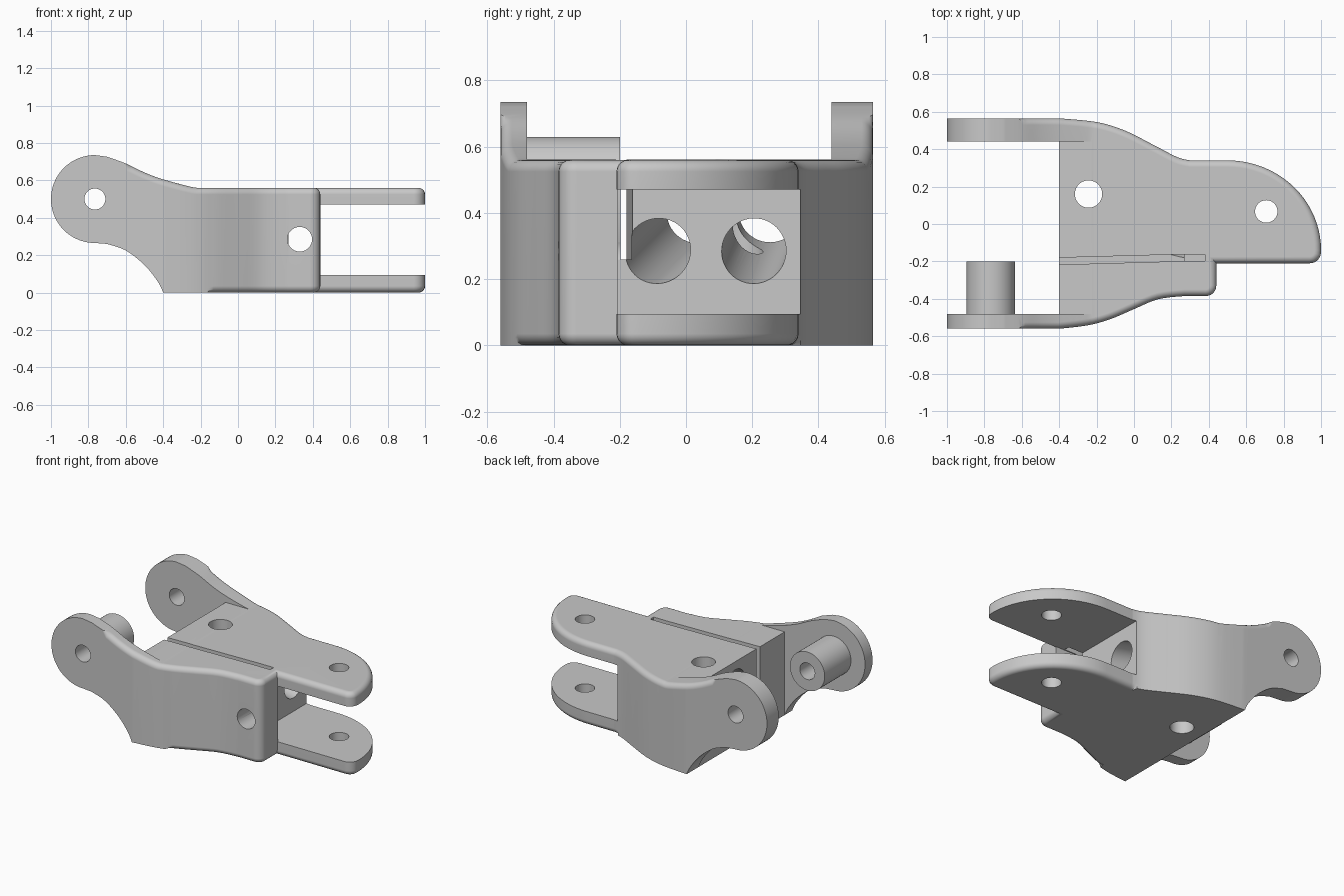
import bpy, bmesh, math
from mathutils import Vector

default = bpy.data.objects.get("Cube")
if default:
    bpy.data.objects.remove(default, do_unlink=True)

grey = bpy.data.materials.new("plain_grey")
grey.use_nodes = True
tone = (0.58, 0.58, 0.58, 1)
grey.diffuse_color = tone
grey.node_tree.nodes["Principled BSDF"].inputs["Base Color"].default_value = tone


def add_object(name, bm):
    bm.normal_update()
    bmesh.ops.recalc_face_normals(bm, faces=bm.faces)
    mesh = bpy.data.meshes.new(name)
    bm.to_mesh(mesh)
    bm.free()
    mesh.materials.append(grey)
    ob = bpy.data.objects.new(name, mesh)
    bpy.context.collection.objects.link(ob)
    return ob


def prism(name, points, low, high, axis="z"):
    """Extrude an xy outline along z, or an xz outline along y."""
    points = [p for p, q in zip(points, points[1:] + points[:1]) if math.dist(p, q) > 1e-4]
    bm = bmesh.new()
    place = (lambda p, h: (p[0], p[1], h)) if axis == "z" else (lambda p, h: (p[0], h, p[1]))
    base = [bm.verts.new(place(p, low)) for p in points]
    lid = [bm.verts.new(place(p, high)) for p in points]
    bm.faces.new(base[::-1])
    bm.faces.new(lid)
    for i in range(len(points)):
        bm.faces.new((base[i - 1], base[i], lid[i], lid[i - 1]))
    return add_object(name, bm)


def rod(name, start, end, radius, extra=0.0):
    a, b = Vector(start), Vector(end)
    way = (b - a).normalized()
    a, b = a - way * extra, b + way * extra
    bm = bmesh.new()
    bmesh.ops.create_cone(bm, cap_ends=True, segments=48, radius1=radius, radius2=radius,
                          depth=(b - a).length)
    ob = add_object(name, bm)
    turn = way.to_track_quat("Z", "Y").to_matrix().to_4x4()
    turn.translation = (a + b) / 2
    ob.data.transform(turn)
    return ob


def combine(target, tool, operation="DIFFERENCE"):
    mod = target.modifiers.new("combine", "BOOLEAN")
    mod.object, mod.operation, mod.solver = tool, operation, "EXACT"
    bpy.context.view_layer.objects.active = target
    bpy.ops.object.modifier_apply(modifier=mod.name)
    bpy.data.objects.remove(tool, do_unlink=True)


def spline(points, steps=5):
    """Smooth curve through all points."""
    pts = [Vector(p) for p in [points[0], *points, points[-1]]]
    out = []
    for a, b, c, d in zip(pts, pts[1:], pts[2:], pts[3:]):
        for i in range(steps):
            t = i / steps
            out.append(tuple(0.5 * (2 * b + (c - a) * t + (2 * a - 5 * b + 4 * c - d) * t * t
                                    + (3 * b - a - 3 * c + d) * t ** 3)))
    return out + [tuple(points[-1])]


def arc(cx, cy, rx, ry, first, last, steps):
    angles = [math.radians(first + (last - first) * i / steps) for i in range(steps + 1)]
    return [(cx + rx * math.cos(a), cy + ry * math.sin(a)) for a in angles]


# Plan outline of the whole bracket
back_edge = spline([(-0.4, 0.565), (-0.2, 0.545), (-0.05, 0.5), (0.1, 0.425), (0.23, 0.358),
                    (0.3, 0.34)])
tongue_end = arc(0.5, -0.14, 0.5, 0.48, 90, 0, 20)
tongue_corner = arc(0.94, -0.15, 0.06, 0.06, 0, -90, 6)[1:]
cheek_corner = arc(0.385, -0.33, 0.055, 0.055, 0, -90, 6)
front_edge = spline([(0.27, -0.385), (0.13, -0.402), (0, -0.455), (-0.13, -0.51),
                     (-0.25, -0.542), (-0.4, -0.56)])
plan = ([(-1.1, 0.565)] + back_edge + tongue_end + tongue_corner + [(0.44, -0.21)]
        + cheek_corner + front_edge + [(-1.1, -0.56)])
body = prism("clevis_bracket", plan, -0.1, 0.9)

# Side profile with round ears
ear = arc(-0.765, 0.5, 0.235, 0.235, 270, 90, 36)
ear_top = spline([(-0.7, 0.726), (-0.6, 0.69), (-0.5, 0.642), (-0.4, 0.605), (-0.25, 0.565),
                  (-0.2, 0.56)])
ear_under = spline([(-0.4, 0), (-0.43, 0.06), (-0.5, 0.147), (-0.6, 0.225), (-0.7, 0.26)])
side = ear + ear_top + [(1.2, 0.56), (1.2, 0)] + ear_under
combine(body, prism("side_profile", side, -1, 1, "y"), "INTERSECT")

# Open space between the ears, down to the flat deck
gap = [(-1.2, -0.1), (-0.4, -0.1), (-0.4, 0.561), (-0.21, 0.561), (-0.21, 1), (-1.2, 1)]
combine(body, prism("ear_gap", gap, -0.48, 0.44, "y"))

# Spacer boss on the front ear
combine(body, rod("spacer_boss", (-0.765, -0.5, 0.5), (-0.765, -0.2, 0.5), 0.13), "UNION")

# Fork slot between the two tongues
slot = [(0.27, 0.7), (0.27, -0.205), (0.441, -0.205), (0.441, -0.3), (1.2, -0.3), (1.2, 0.7)]
combine(body, prism("fork_slot", slot, 0.095, 0.47))

# Narrow groove in the deck
groove = [(-0.5, -0.22), (0.27, -0.198), (0.38, -0.198), (0.38, -0.162), (0.27, -0.162),
          (-0.5, -0.183)]
combine(body, prism("deck_groove", groove, 0.26, 0.8))

# Pin holes and the two slanted bores
holes = [
    ("ear_hole", (-0.765, -0.7, 0.5), (-0.765, 0.7, 0.5), 0.056),
    ("cheek_hole", (0.33, -0.6, 0.285), (0.33, -0.1, 0.285), 0.066),
    ("deck_hole", (-0.243, 0.16, -0.2), (-0.243, 0.16, 0.8), 0.073),
    ("tongue_hole", (0.707, 0.067, -0.2), (0.707, 0.067, 0.8), 0.06),
    ("front_bore", (0.27, -0.085, 0.285), (-0.4, 0.04, 0.407), 0.097),
    ("back_bore", (0.27, 0.205, 0.285), (-0.4, 0.255, 0.41), 0.097),
]
for name, start, end, radius in holes:
    combine(body, rod(name, start, end, radius, 0.1))


def on_outline(p):
    pairs = zip(plan, plan[1:])
    return any(math.dist(p, a) + math.dist(p, b) - math.dist(a, b) < 1e-4 for a, b in pairs)


# Rounded outer rims
bm = bmesh.new()
bm.from_mesh(body.data)
bm.normal_update()
rims = []
for edge in bm.edges:
    mid = (edge.verts[0].co + edge.verts[1].co) / 2
    slopes = sorted(f.normal.z for f in edge.link_faces)
    upper = slopes[-1] > 0.5 and abs(slopes[0]) < 0.05 and mid.x > -0.6
    lower = (slopes[0] < -0.5 and abs(slopes[-1]) < 0.05 and mid.z < 0.01
             and mid.x > -0.15 and (mid.y < 0 or mid.x > 0.27))
    if (upper and mid.z > 0.55 or lower) and on_outline(mid.xy):
        rims.append(edge)
bmesh.ops.bevel(bm, geom=rims, offset=0.035, offset_type="OFFSET", segments=5, profile=0.5,
                affect="EDGES", clamp_overlap=False)
bm.to_mesh(body.data)
bm.free()

# Smooth curved walls, crisp edges
bpy.ops.object.select_all(action="DESELECT")
body.select_set(True)
bpy.context.view_layer.objects.active = body
bpy.ops.object.shade_smooth_by_angle(angle=math.radians(30))
weights = body.modifiers.new("weighted_normals", "WEIGHTED_NORMAL")
weights.keep_sharp = True
